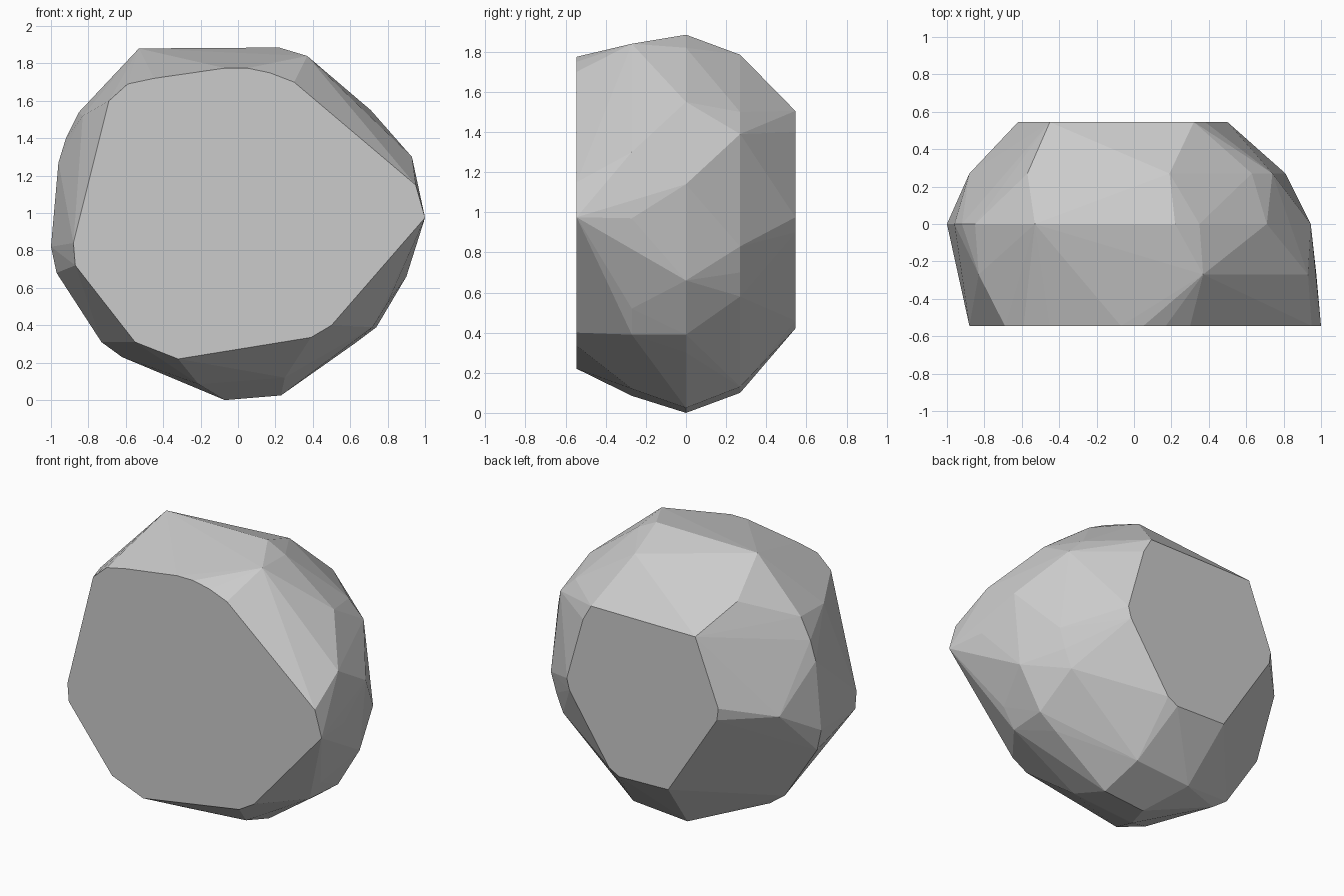
import bpy, bmesh, math

# Rock cross-sections: depth y -> outline points (x, z)
SECTIONS = {
    -0.545: [(-0.07, 1.775), (0.05, 1.775), (0.17, 1.75), (0.30, 1.70), (0.95, 1.15),
             (1.0, 0.975), (0.50, 0.40), (0.39, 0.335), (-0.32, 0.22), (-0.55, 0.31),
             (-0.87, 0.72), (-0.88, 0.84), (-0.69, 1.60), (-0.59, 1.69), (-0.45, 1.72)],
    -0.27: [(0.37, 1.84), (0.93, 1.30), (0.975, 0.97), (0.80, 0.52), (0.72, 0.39),
            (0.25, 0.12), (-0.21, 0.085), (-0.83, 1.52)],
    0.0: [(-0.53, 1.88), (0.22, 1.885), (0.35, 1.82), (0.71, 1.55), (0.945, 1.14),
          (0.90, 0.66), (0.74, 0.39), (0.62, 0.30), (0.23, 0.025), (-0.07, 0.0),
          (-0.62, 0.23), (-0.73, 0.31), (-0.97, 0.68), (-1.0, 0.82), (-0.96, 1.27),
          (-0.92, 1.40), (-0.85, 1.54)],
    0.27: [(0.19, 1.785), (-0.57, 1.67), (-0.88, 0.98), (-0.20, 0.10), (0.20, 0.13),
           (0.72, 0.58), (0.77, 0.70), (0.81, 0.83), (0.74, 1.39), (0.63, 1.50)],
    0.545: [(0.32, 1.505), (-0.45, 1.505), (-0.62, 1.07), (-0.61, 0.99), (-0.25, 0.43),
            (0.114, 0.42), (0.187, 0.46), (0.48, 0.90), (0.50, 0.975), (0.38, 1.40)],
}

# Wrap the sections in a faceted convex skin
bm = bmesh.new()
for y, outline in SECTIONS.items():
    for x, z in outline:
        bm.verts.new((x, y, z))
bmesh.ops.convex_hull(bm, input=bm.verts[:])
loose = [v for v in bm.verts if not v.link_faces]
bmesh.ops.delete(bm, geom=loose, context='VERTS')

# Merge the flat front and back into single faces
bmesh.ops.dissolve_limit(bm, angle_limit=math.radians(1), verts=bm.verts[:], edges=bm.edges[:])
bmesh.ops.recalc_face_normals(bm, faces=bm.faces[:])

mesh = bpy.data.meshes.new("rock")
bm.to_mesh(mesh)
bm.free()
rock = bpy.data.objects.new("rock", mesh)
bpy.context.collection.objects.link(rock)
